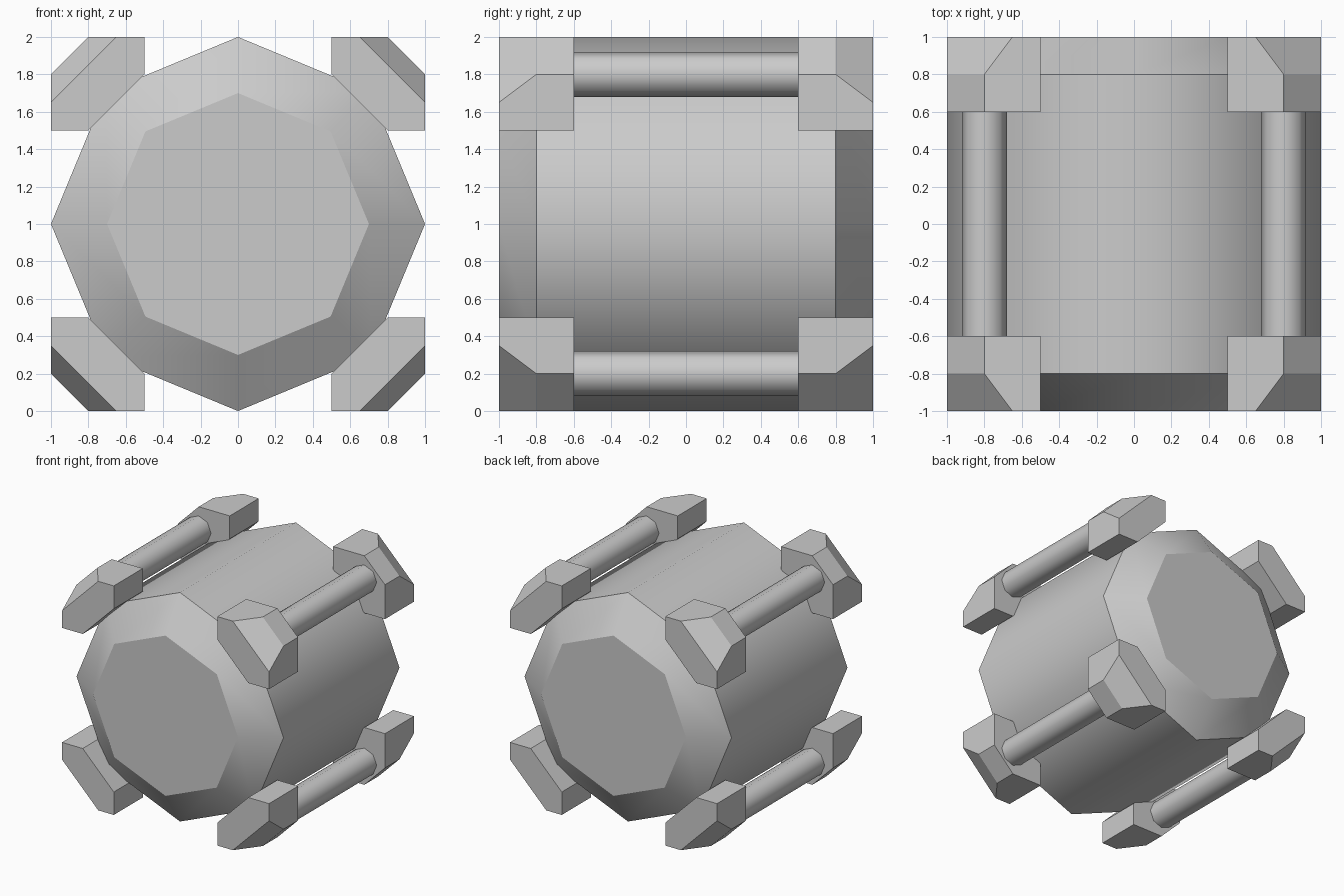
import bpy, bmesh
from math import sin, cos, pi, radians

if "Cube" in bpy.data.objects:
    bpy.data.objects.remove(bpy.data.objects["Cube"])


def loft(name, rings, smooth=False):
    """Skin matching (x, z) outlines placed along y; rings = [(y, outline), ...]."""
    bm = bmesh.new()
    loops = [[bm.verts.new((x, y, z)) for x, z in outline] for y, outline in rings]
    n = len(loops[0])
    caps = [bm.faces.new(loops[0]), bm.faces.new(loops[-1])]
    for a, b in zip(loops, loops[1:]):
        for i in range(n):
            bm.faces.new((a[i], a[(i + 1) % n], b[(i + 1) % n], b[i]))
    bmesh.ops.recalc_face_normals(bm, faces=bm.faces)
    for f in bm.faces:
        f.smooth = smooth and f not in caps
    for e in bm.edges:
        e.smooth = e.calc_face_angle(0) < radians(50)
    mesh = bpy.data.meshes.new(name)
    bm.to_mesh(mesh)
    bm.free()
    obj = bpy.data.objects.new(name, mesh)
    bpy.context.collection.objects.link(obj)
    return obj


def octagon(cx, cz, r):
    return [(cx + r * sin(i * pi / 4), cz + r * cos(i * pi / 4)) for i in range(8)]


def bracket_outline(cut, sx, sz):
    """Corner block with an inner chamfer and an outer chamfer starting at cut."""
    pts = [(.5, .8), (.5, 1), (cut, 1), (1, cut), (1, .5), (.8, .5)]
    return [(sx * x, 1 + sz * z) for x, z in pts]


# Octagonal barrel with bevelled ends
loft("barrel_body", [(y, octagon(0, 1, r)) for y, r in
                     ((-1, .7), (-.8, 1), (.8, 1), (1, .7))], smooth=True)

# Corner brackets joined by rods
for sx, side in ((-1, "left"), (1, "right")):
    for sz, level in ((-1, "lower"), (1, "upper")):
        loft(f"{level}_{side}_rod",
             [(y, octagon(sx * .8, 1 + sz * .8, .12)) for y in (-.61, .61)], smooth=True)
        for sy, end in ((-1, "front"), (1, "back")):
            loft(f"{level}_{side}_{end}_bracket",
                 [(sy * y, bracket_outline(cut, sx, sz)) for y, cut in
                  ((.6, .8), (.8, .8), (1, .65))])
